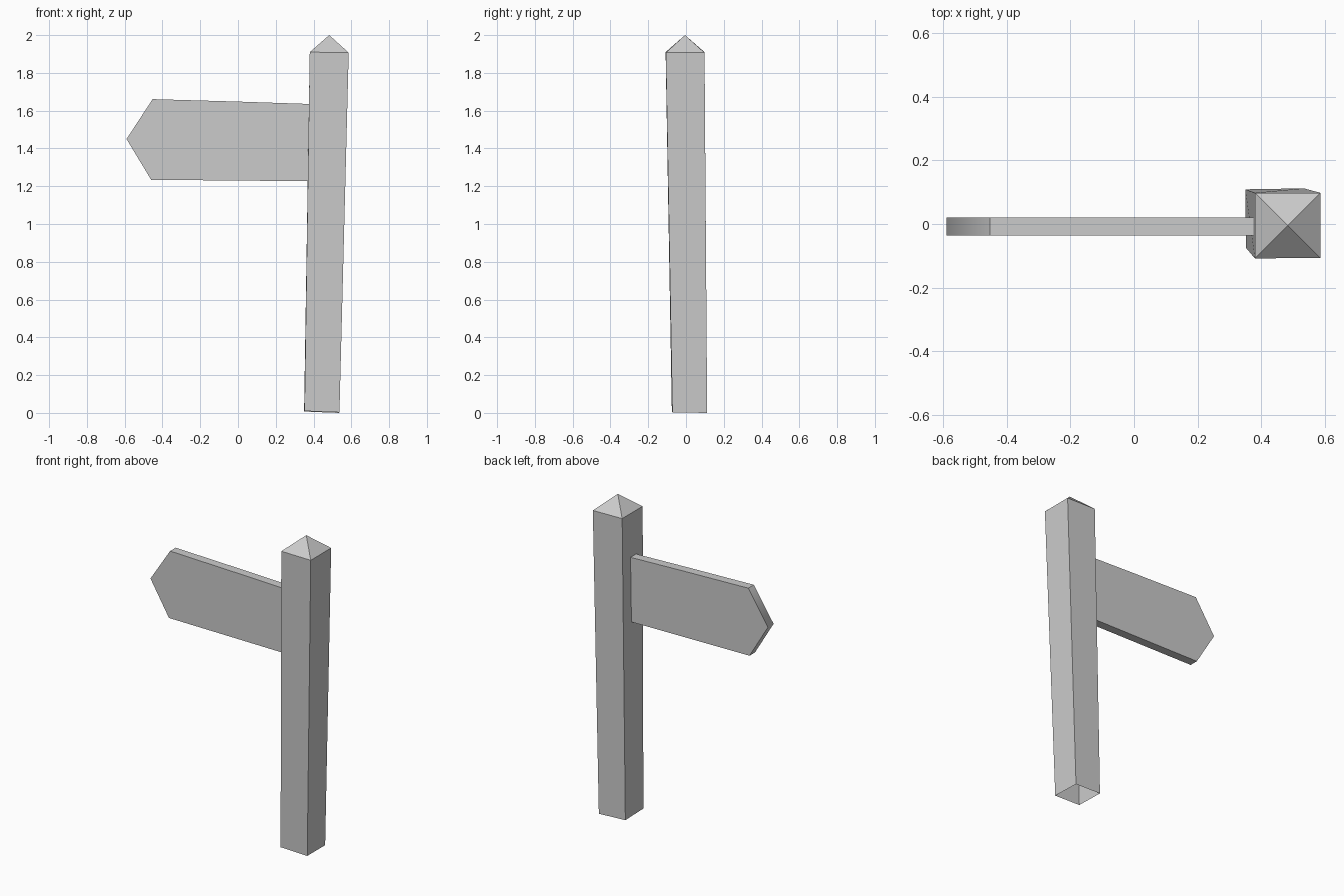
import bpy
import bmesh

cube = bpy.data.objects.get("Cube")
if cube:
    bpy.data.objects.remove(cube, do_unlink=True)

grey = bpy.data.materials.new("plain_grey")
grey.use_nodes = True
GREY = (0.6, 0.6, 0.6, 1)
grey.diffuse_color = GREY
grey.node_tree.nodes["Principled BSDF"].inputs["Base Color"].default_value = GREY


def finish(bm, name):
    bmesh.ops.recalc_face_normals(bm, faces=bm.faces)
    mesh = bpy.data.meshes.new(name)
    bm.to_mesh(mesh)
    bm.free()
    mesh.materials.append(grey)
    obj = bpy.data.objects.new(name, mesh)
    bpy.context.collection.objects.link(obj)
    return obj


def bridge(bm, a, b):
    n = len(a)
    return [bm.faces.new((a[i], a[(i + 1) % n], b[(i + 1) % n], b[i])) for i in range(n)]


# Leaning post, open underneath, with a pyramid cap
bm = bmesh.new()
foot = [bm.verts.new(p) for p in ((0.352, -0.075, 0.01), (0.537, -0.072, 0.003),
                                  (0.534, 0.112, 0), (0.35, 0.109, 0.007))]
head = [bm.verts.new(p) for p in ((0.38, -0.108, 1.91), (0.586, -0.107, 1.907),
                                  (0.586, 0.098, 1.907), (0.38, 0.098, 1.91))]
bridge(bm, foot, head)
apex = bm.verts.new((0.483, -0.005, 2))
for i in range(4):
    bm.faces.new((head[i], head[(i + 1) % 4], apex))
finish(bm, "post")

# Arrow-shaped board running into the post
outline = [(-0.59, 1.45), (-0.46, 1.234), (0, 1.23), (0.45, 1.226),
           (0.45, 1.633), (0, 1.648), (-0.452, 1.661)]
bm = bmesh.new()
front, back = ([bm.verts.new((x, y, z)) for x, z in outline] for y in (-0.036, 0.02))
sides = bridge(bm, front, back)
bm.faces.new(front)
bm.faces.new(back)
# The two faces of the point blend into each other
for face in (sides[0], sides[-1]):
    face.smooth = True
finish(bm, "arrow_board")
